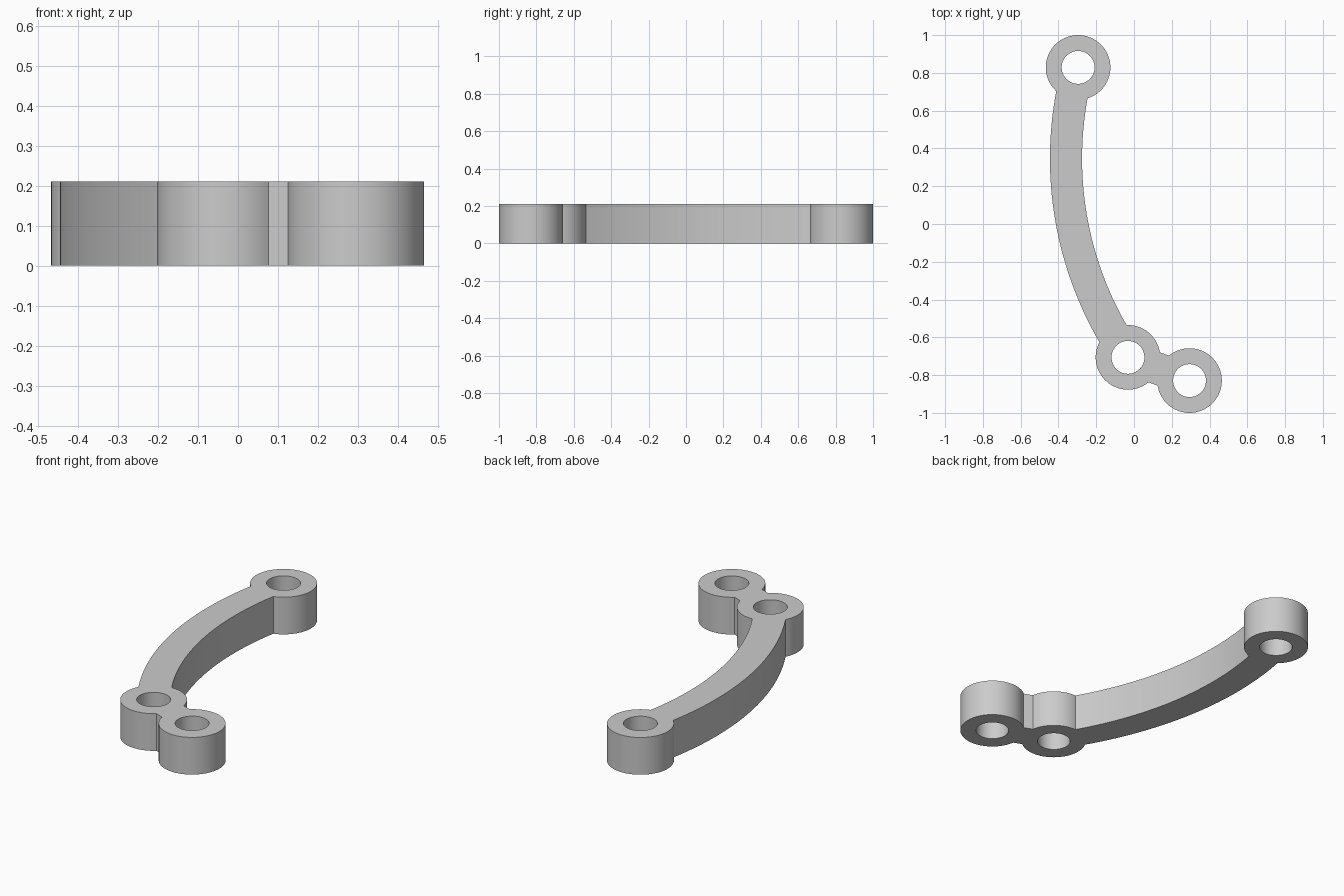
import bpy
import bmesh
import math
from mathutils import Vector

cube = bpy.data.objects.get("Cube")
if cube:
    bpy.data.objects.remove(cube, do_unlink=True)

HEIGHT = 0.21
RING, HOLE, HALF = 0.171, 0.087, 0.085
TOP, MIDDLE, END = Vector((-0.296, 0.829)), Vector((-0.032, -0.706)), Vector((0.294, -0.829))
ARC_CENTRE, ARC_RADIUS = Vector((1.49, 0.346)), 1.85

grey = bpy.data.materials.new("plain grey")
grey.use_nodes = True
colour = (0.6, 0.6, 0.6, 1)
grey.diffuse_color = colour
grey.node_tree.nodes["Principled BSDF"].inputs["Base Color"].default_value = colour


def polar(centre, radius, angle):
    return centre + radius * Vector((math.cos(angle), math.sin(angle)))


def circle(centre, radius, count=72):
    return [polar(centre, radius, math.tau * i / count) for i in range(count)]


def prism(name, outline, low=0.0, high=HEIGHT):
    """Extrude a closed counter-clockwise outline between two heights."""
    bm = bmesh.new()
    face = bm.faces.new([bm.verts.new((p.x, p.y, low)) for p in outline])
    made = bmesh.ops.extrude_face_region(bm, geom=[face])["geom"]
    tops = [v for v in made if isinstance(v, bmesh.types.BMVert)]
    bmesh.ops.translate(bm, verts=tops, vec=(0, 0, high - low))
    bmesh.ops.recalc_face_normals(bm, faces=bm.faces)
    mesh = bpy.data.meshes.new(name)
    bm.to_mesh(mesh)
    bm.free()
    mesh.materials.append(grey)
    obj = bpy.data.objects.new(name, mesh)
    bpy.context.collection.objects.link(obj)
    return obj


# Curved arm, running around the arc between two ring centres
def arc_angle(point):
    d = point - ARC_CENTRE
    return math.atan2(d.y, d.x) % math.tau


start, stop = arc_angle(TOP), arc_angle(MIDDLE)
STEPS = 40
angles = [start + (stop - start) * i / STEPS for i in range(STEPS + 1)]
outer = [polar(ARC_CENTRE, ARC_RADIUS + HALF, a) for a in angles]
inner = [polar(ARC_CENTRE, ARC_RADIUS - HALF, a) for a in reversed(angles)]
link = prism("curved_link", outer + inner)

# Short straight bridge between the two lower rings
side = (END - MIDDLE).orthogonal().normalized() * HALF
helpers = [(prism("short_bridge", [MIDDLE - side, END - side, END + side, MIDDLE + side]), "UNION")]

# Round bosses, then their through holes
for centre in (TOP, MIDDLE, END):
    helpers.append((prism("boss", circle(centre, RING)), "UNION"))
for centre in (TOP, MIDDLE, END):
    helpers.append((prism("hole_cutter", circle(centre, HOLE), -0.1, HEIGHT + 0.1), "DIFFERENCE"))

for helper, operation in helpers:
    helper.hide_render = True
    mod = link.modifiers.new(helper.name, "BOOLEAN")
    mod.operation = operation
    mod.solver = "EXACT"
    mod.object = helper

# Bake the joined solid and drop the helpers
graph = bpy.context.evaluated_depsgraph_get()
solid = bpy.data.meshes.new_from_object(link.evaluated_get(graph))
link.modifiers.clear()
link.data = solid
for helper, _ in helpers:
    bpy.data.objects.remove(helper, do_unlink=True)

# Smooth walls with crisp rims and junctions
bpy.ops.object.select_all(action="DESELECT")
link.select_set(True)
bpy.context.view_layer.objects.active = link
bpy.ops.object.shade_smooth_by_angle(angle=math.radians(25))
